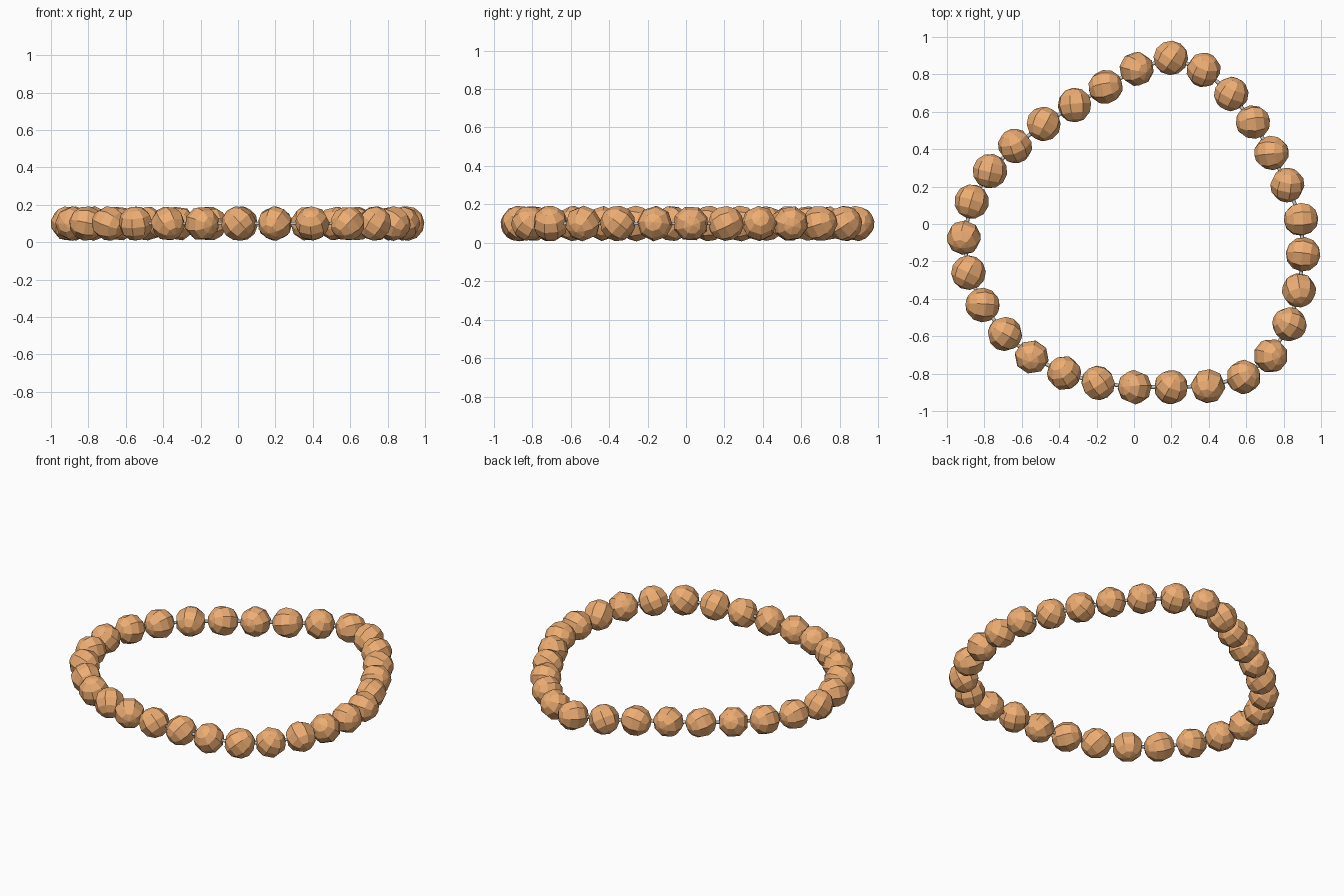
import bpy, math, random

if "Cube" in bpy.data.objects:
    bpy.data.objects.remove(bpy.data.objects["Cube"])

random.seed(4)
Z, R = 0.1, 0.093

# bead centres around the loop, seen from above
loop = [(.197, .888), (.372, .824), (.52, .695), (.636, .545), (.735, .38), (.82, .208),
        (.893, .025), (.904, -.162), (.882, -.355), (.831, -.536), (.731, -.705),
        (.586, -.818), (.396, -.867), (.198, -.872), (.003, -.872), (-.192, -.85),
        (-.374, -.797), (-.547, -.711), (-.69, -.588), (-.81, -.433), (-.885, -.26),
        (-.91, -.073), (-.868, .12), (-.77, .283), (-.636, .417), (-.483, .535),
        (-.318, .636), (-.152, .733), (.014, .829)]


def material(name, color):
    m = bpy.data.materials.new(name)
    m.diffuse_color = color
    m.use_nodes = True
    m.node_tree.nodes["Principled BSDF"].inputs["Base Color"].default_value = m.diffuse_color
    return m


wood = material("wood", (0.85, 0.42, 0.17, 1))

# faceted beads, each rolled to a random angle
for i, (x, y) in enumerate(loop):
    rot = [random.uniform(0, math.tau) for _ in range(3)]
    bpy.ops.mesh.primitive_uv_sphere_add(segments=8, ring_count=6, radius=R,
                                         location=(x, y, Z), rotation=rot)
    bead = bpy.context.object
    bead.name = f"bead_{i + 1}"
    bead.data.materials.append(wood)

# thin grey string through all beads
curve = bpy.data.curves.new("string", 'CURVE')
curve.dimensions = '3D'
curve.bevel_depth = 0.01
curve.bevel_resolution = 1
spline = curve.splines.new('POLY')
spline.points.add(len(loop) - 1)
for p, (x, y) in zip(spline.points, loop):
    p.co = (x, y, Z, 1)
spline.use_cyclic_u = True
bpy.context.collection.objects.link(bpy.data.objects.new("string", curve))
